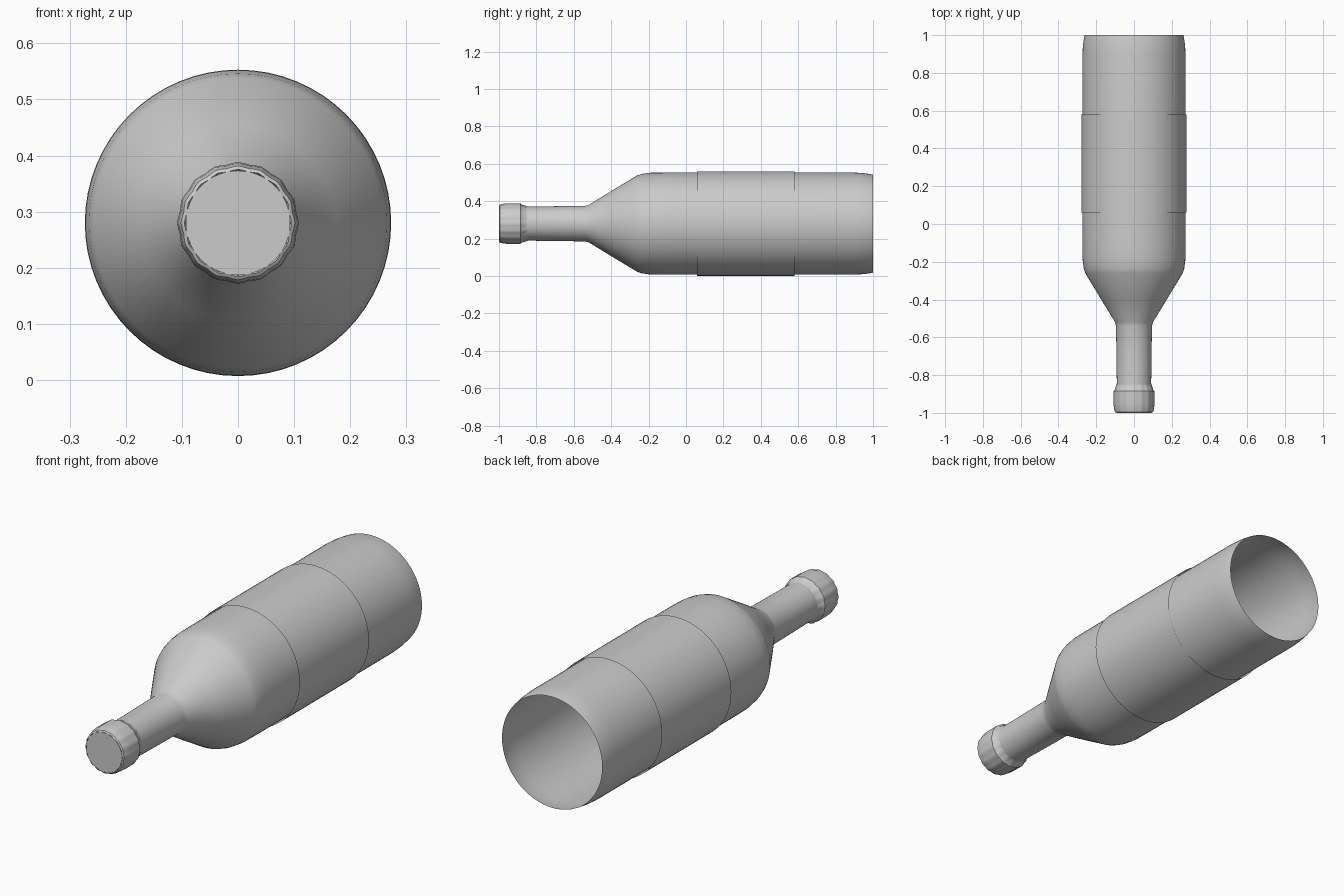
import bpy, bmesh
from math import cos, sin, pi, radians

cube = bpy.data.objects.get("Cube")
if cube:
    bpy.data.objects.remove(cube)

AXIS_Z = 0.28

grey = bpy.data.materials.new("plain grey")
grey.use_nodes = True
colour = (0.6, 0.6, 0.6, 1)
grey.diffuse_color = colour
grey.node_tree.nodes["Principled BSDF"].inputs["Base Color"].default_value = colour


def lathe(name, profile, sides=64, lobes=0, ripple=0.0, close_front=False):
    """Turn (y, radius) points around the lying axis, with optional flutes."""
    bm = bmesh.new()
    rings = []
    for y, r in profile:
        ring = []
        for i in range(sides):
            a = 2 * pi * i / sides
            rad = r + ripple * cos(lobes * a)
            ring.append(bm.verts.new((rad * cos(a), y, AXIS_Z + rad * sin(a))))
        rings.append(ring)
    for near, far in zip(rings, rings[1:]):
        for i in range(sides):
            j = (i + 1) % sides
            bm.faces.new((near[i], near[j], far[j], far[i]))
    if close_front:
        bm.faces.new(rings[0][::-1])
    # Face normals point away from the axis, or forward on the end disc
    bm.normal_update()
    for f in bm.faces:
        c = f.calc_center_median()
        outward = f.normal.x * c.x + f.normal.z * (c.z - AXIS_Z)
        if (f.normal.y > 0 if len(f.verts) > 4 else outward < 0):
            f.normal_flip()
    mesh = bpy.data.meshes.new(name)
    bm.to_mesh(mesh)
    bm.free()
    mesh.materials.append(grey)
    obj = bpy.data.objects.new(name, mesh)
    bpy.context.collection.objects.link(obj)
    bpy.ops.object.select_all(action='DESELECT')
    obj.select_set(True)
    bpy.context.view_layer.objects.active = obj
    bpy.ops.object.shade_smooth_by_angle(angle=radians(40))
    return obj


# Hollow glass shell, open at the base
lathe("bottle_body", [
    (-1.0, 0.093), (-0.87, 0.093), (-0.84, 0.091), (-0.7, 0.093),
    (-0.54, 0.095), (-0.52, 0.1), (-0.4, 0.174), (-0.26, 0.258),
    (-0.235, 0.266), (-0.19, 0.272), (-0.1, 0.273), (0.9, 0.273),
    (0.95, 0.27), (0.985, 0.265), (1.0, 0.262)], close_front=True)

# Paper label wrapped around the body
lathe("label", [(0.06, 0.279), (0.58, 0.279)])

# Fluted collar around the mouth
lathe("mouth_collar", [
    (-0.999, 0.094), (-0.995, 0.1), (-0.975, 0.105), (-0.95, 0.107),
    (-0.885, 0.107), (-0.88, 0.101), (-0.85, 0.092)],
    lobes=16, ripple=0.0015)
